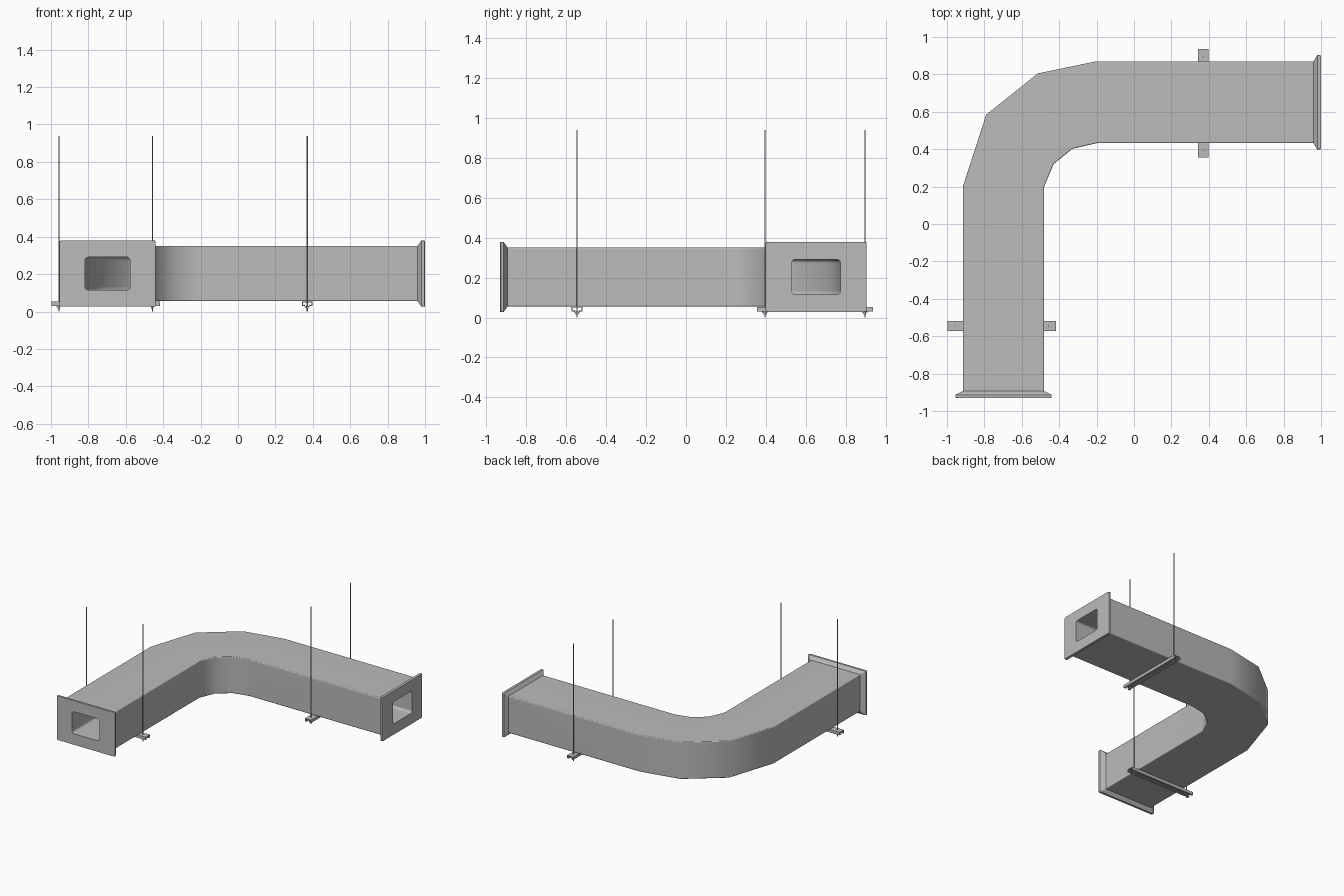
import bpy, bmesh, math
from mathutils import Vector, Matrix

if "Cube" in bpy.data.objects:
    bpy.data.objects.remove(bpy.data.objects["Cube"])


def make_material(name, value):
    mat = bpy.data.materials.new(name)
    mat.use_nodes = True
    mat.diffuse_color = (value, value, value, 1)
    mat.node_tree.nodes["Principled BSDF"].inputs["Base Color"].default_value = (value, value, value, 1)
    return mat


GREY = make_material("galvanised grey", 0.5)


def finish(name, bm, smooth=35):
    bmesh.ops.recalc_face_normals(bm, faces=bm.faces)
    mesh = bpy.data.meshes.new(name)
    bm.to_mesh(mesh)
    bm.free()
    mesh.materials.append(GREY)
    obj = bpy.data.objects.new(name, mesh)
    bpy.context.collection.objects.link(obj)
    bpy.ops.object.select_all(action="DESELECT")
    obj.select_set(True)
    bpy.context.view_layer.objects.active = obj
    bpy.ops.object.shade_smooth_by_angle(angle=math.radians(smooth))
    return obj


def rounded_rect(hw, hh, r, segs=3):
    """Outline of a rectangle with rounded corners."""
    pts = []
    for k, (sx, sy) in enumerate([(1, 1), (-1, 1), (-1, -1), (1, -1)]):
        for i in range(segs + 1):
            a = (k + i / segs) * math.pi / 2
            pts.append((sx * (hw - r) + r * math.cos(a), sy * (hh - r) + r * math.sin(a)))
    return pts


# Duct: each station is (inside wall point, outside wall point, flange growth)
MID_Z, HALF_H = 0.203, 0.148
IN_X, OUT_X, IN_Y, OUT_Y = -0.48, -0.915, 0.432, 0.87
stations = [((IN_X, y), (OUT_X, y), g) for y, g in
            [(-0.93, 0.033), (-0.927, 0.04), (-0.913, 0.04), (-0.893, 0), (0.2, 0)]]
stations += [((-0.43, 0.32), (-0.79, 0.585), 0), ((-0.33, 0.402), (-0.515, 0.805), 0)]
stations += [((x, IN_Y), (x, OUT_Y), g) for x, g in
             [(-0.2, 0), (0.96, 0), (0.98, 0.033), (0.996, 0.033), (1.0, 0.027)]]


def ring(bm, station, hollow):
    a, b = Vector(station[0]), Vector(station[1])
    centre, half = (a + b) / 2, (b - a).length / 2
    across = (b - a).normalized()
    if hollow:
        outline = rounded_rect(half * 0.555, 0.088, 0.018)
    else:
        outline = rounded_rect(half + station[2], HALF_H + min(station[2], 0.028), 0.007)
    return [bm.verts.new((*(centre + across * u), MID_Z + v)) for u, v in outline]


# Outer skin out, hollow passage back, joined at both flange faces
bm = bmesh.new()
rings = [ring(bm, s, False) for s in stations]
passage = [stations[0]] + stations[4:8] + [stations[-1]]
rings += [ring(bm, s, True) for s in reversed(passage)]
for i, r in enumerate(rings):
    nxt = rings[(i + 1) % len(rings)]
    for j in range(len(r)):
        k = (j + 1) % len(r)
        bm.faces.new((r[j], r[k], nxt[k], nxt[j]))
duct = finish("duct", bm)
normals = duct.modifiers.new("weighted normals", "WEIGHTED_NORMAL")
normals.keep_sharp = True


# Hangers: a slotted channel under the duct carried by two threaded rods
def cylinder(bm, x, y, z0, z1, radius, sides):
    bmesh.ops.create_cone(bm, cap_ends=True, segments=sides, radius1=radius, radius2=radius,
                          depth=z1 - z0, matrix=Matrix.Translation((x, y, (z0 + z1) / 2)))


def hanger(label, centre, angle, rod_offset):
    place = Matrix.Translation((*centre, 0)) @ Matrix.Rotation(angle, 4, "Z")
    top, low, t, w, length = 0.053, 0.03, 0.004, 0.027, 0.29
    half = [(w, top), (w, low), (0.011, low), (0.011, low + 0.007),
            (0.011 + t, low + 0.007), (0.011 + t, low + t), (w - t, low + t), (w - t, top - t)]
    profile = half + [(-y, z) for y, z in reversed(half)]
    bm = bmesh.new()
    ends = [[bm.verts.new((x, y, z)) for y, z in profile] for x in (-length, length)]
    for e in ends:
        bm.faces.new(e)
    for j in range(len(profile)):
        k = (j + 1) % len(profile)
        bm.faces.new((ends[0][j], ends[0][k], ends[1][k], ends[1][j]))
    bm.transform(place)
    finish(label + "_channel", bm)

    for side, x in (("a", -rod_offset), ("b", rod_offset)):
        bm = bmesh.new()
        cylinder(bm, x, 0, 0, 0.938, 0.003, 10)
        bm.transform(place)
        finish(f"{label}_rod_{side}", bm)
        bm = bmesh.new()
        cylinder(bm, x, 0, 0.026, 0.03, 0.014, 16)
        cylinder(bm, x, 0, 0.016, 0.026, 0.008, 6)
        bm.transform(place)
        finish(f"{label}_nut_{side}", bm)


hanger("front_hanger", (-0.708, -0.545), 0, 0.25)
hanger("back_hanger", (0.37, 0.645), math.pi / 2, 0.25)
